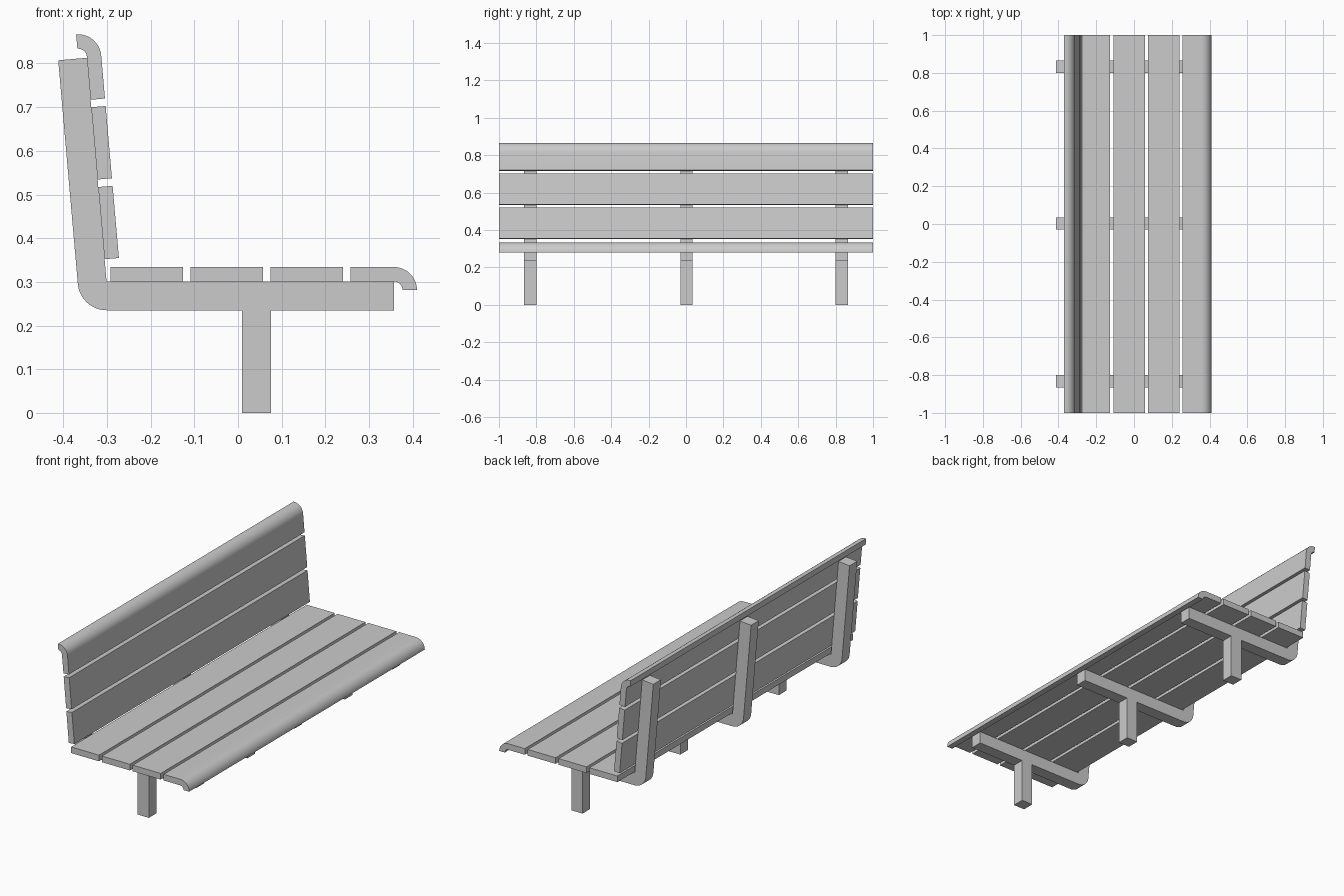
import bpy, bmesh
from math import sin, cos, radians, pi

if "Cube" in bpy.data.objects:
    bpy.data.objects.remove(bpy.data.objects["Cube"])

T = 0.033            # slat thickness
SLAT = 0.166         # slat width
PITCH = 0.1833       # slat spacing
LEAN = radians(5)    # backrest lean


def arc(cx, cz, r, a0, a1, n=10):
    return [(cx + r * cos(radians(a0 + (a1 - a0) * i / n)),
             cz + r * sin(radians(a0 + (a1 - a0) * i / n))) for i in range(n + 1)]


def extrude(name, profile, y, width):
    """Extrude an XZ profile along y, centred on the given y."""
    bm = bmesh.new()
    face = bm.faces.new([bm.verts.new((x, y - width / 2, z)) for x, z in profile])
    ext = bmesh.ops.extrude_face_region(bm, geom=[face], use_keep_orig=True)
    moved = [v for v in ext["geom"] if isinstance(v, bmesh.types.BMVert)]
    bmesh.ops.translate(bm, vec=(0, width, 0), verts=moved)
    bmesh.ops.recalc_face_normals(bm, faces=bm.faces)
    mesh = bpy.data.meshes.new(name)
    bm.to_mesh(mesh)
    bm.free()
    obj = bpy.data.objects.new(name, mesh)
    bpy.context.collection.objects.link(obj)
    bpy.ops.object.select_all(action='DESELECT')
    obj.select_set(True)
    bpy.context.view_layer.objects.active = obj
    bpy.ops.object.shade_smooth_by_angle(angle=radians(30))
    return obj


def on_seat(u, v):
    return (u, 0.301 + v)


def on_back(u, v):
    # u runs up the leaning backrest, v points out of its front
    return (-0.301 - u * sin(LEAN) + v * cos(LEAN),
            0.30 + u * cos(LEAN) + v * sin(LEAN))


def flat_slat(u):
    return [(u, 0), (u + SLAT, 0), (u + SLAT, T), (u, T)]


def rolled_slat(u):
    # flat board whose far edge curls over a quarter turn
    c = u + 0.099
    return ([(u, 0)] + arc(c, -0.02, 0.02, 90, 0) + arc(c, -0.02, 0.02 + T, 0, 90)
            + [(u, T)])


# Seat and backrest slats
for label, place, start, count in (("seat", on_seat, -0.292, 4),
                                   ("back", on_back, 0.052, 3)):
    for i in range(count):
        u = start + i * PITCH
        last = i == count - 1
        shape = rolled_slat(u) if last else flat_slat(u)
        name = f"{label}_rolled_edge_slat" if last else f"{label}_slat_{i + 1}"
        extrude(name, [place(*p) for p in shape], 0, 2.0)

# Support frames: back post, rounded corner, seat bar and central leg
W = 0.066
frame = ([on_back(0.515, 0), on_back(0.515, -W)]
         + arc(-0.301, 0.301, W, 185, 270)
         + [(0.009, 0.235), (0.009, 0), (0.076, 0), (0.076, 0.235),
            (0.357, 0.235), (0.357, 0.301), (-0.301, 0.301)])
for side, y in (("left", -0.833), ("middle", 0.003), ("right", 0.833)):
    extrude(f"{side}_frame", frame, y, 0.065)
